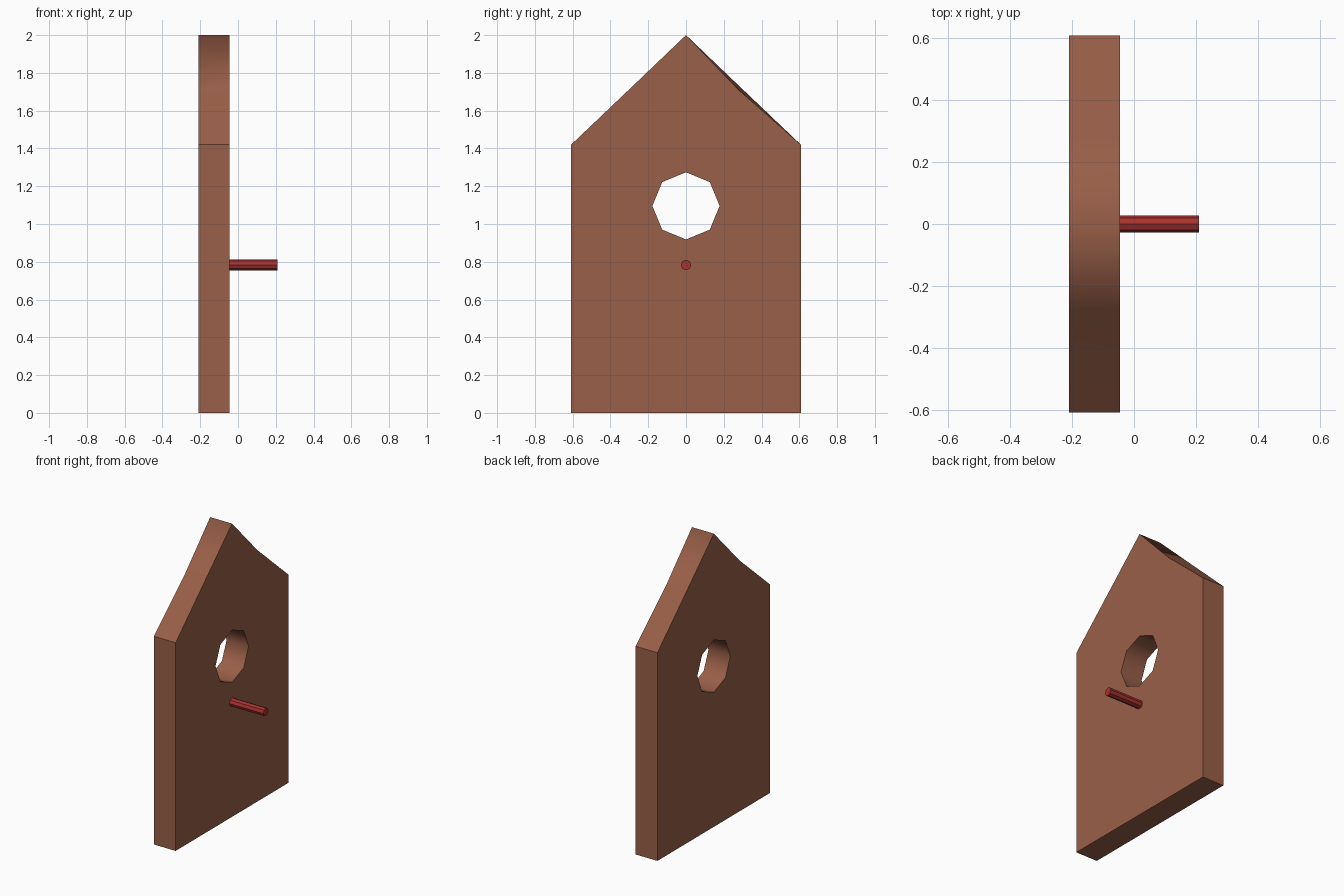
import bpy, bmesh, math
from mathutils import Matrix

if "Cube" in bpy.data.objects:
    bpy.data.objects.remove(bpy.data.objects["Cube"])

BACK, FRONT = -0.21, -0.045      # panel faces along x
HALF, EAVE, TOP = 0.608, 1.42, 2.0


def material(name, colour):
    m = bpy.data.materials.new(name)
    m.diffuse_color = (*colour, 1)
    m.use_nodes = True
    m.node_tree.nodes["Principled BSDF"].inputs["Base Color"].default_value = m.diffuse_color
    return m


def add_object(name, bm, mat):
    mesh = bpy.data.meshes.new(name)
    bm.to_mesh(mesh)
    bm.free()
    mesh.materials.append(mat)
    ob = bpy.data.objects.new(name, mesh)
    bpy.context.collection.objects.link(ob)
    return ob


brown = material("wood brown", (0.32, 0.115, 0.065))
red = material("perch red", (0.39, 0.032, 0.027))


# gable outline; one slope sags a little, on opposite sides front and back
def outline(sag_side):
    def mid(side):
        return (side * 0.275, 1.713 if side == sag_side else 1.737)
    return [(-HALF, 0), (HALF, 0), (HALF, EAVE), mid(1), (0, TOP),
            mid(-1), (-HALF, EAVE)]


hole = [(0.178 * math.cos(i * math.pi / 4), 1.096 + 0.178 * math.sin(i * math.pi / 4))
        for i in range(8)]

# front panel with octagonal entrance hole
bm = bmesh.new()
loops = []
for x, sag in ((BACK, -1), (FRONT, 1)):
    pair, edges = [], []
    for pts in (outline(sag), hole):
        vs = [bm.verts.new((x, y, z)) for y, z in pts]
        edges += [bm.edges.new((vs[i - 1], vs[i])) for i in range(len(vs))]
        pair.append(vs)
    bmesh.ops.triangle_fill(bm, edges=edges, use_beauty=True)
    loops.append(pair)

roof, bore = set(), set()
for k in (0, 1):
    a, b = loops[0][k], loops[1][k]
    for i in range(len(a)):
        j = (i + 1) % len(a)
        f = bm.faces.new((a[i], a[j], b[j], b[i]))
        if k:
            bore.add(f)
        elif 2 <= i <= 5:
            roof.add(f)
bmesh.ops.recalc_face_normals(bm, faces=bm.faces)

# roof slopes and hole wall are softly shaded, everything else is crisp
for f in roof | bore:
    f.smooth = True
for e in bm.edges:
    fs = set(e.link_faces)
    e.smooth = fs <= roof or fs <= bore
add_object("birdhouse_front_panel", bm, brown)

# perch peg
bm = bmesh.new()
bmesh.ops.create_cone(bm, cap_ends=True, segments=8, radius1=0.028, radius2=0.028,
                      depth=0.21 - FRONT,
                      matrix=Matrix.Translation(((0.21 + FRONT) / 2, 0, 0.783))
                      @ Matrix.Rotation(math.pi / 2, 4, 'Y'))
add_object("perch", bm, red)
